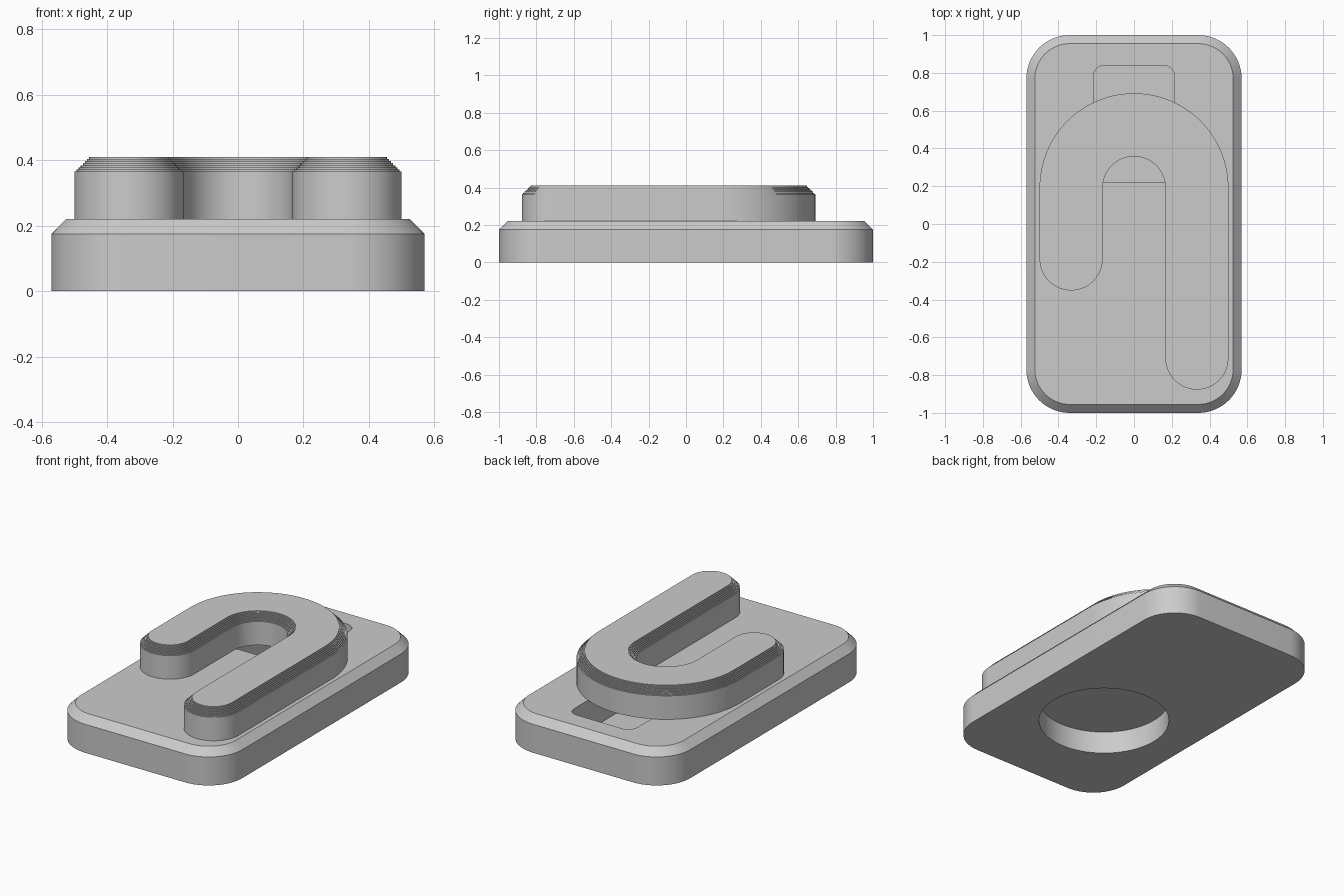
import bpy, bmesh, math

if "Cube" in bpy.data.objects:
    bpy.data.objects.remove(bpy.data.objects["Cube"])

grey = bpy.data.materials.new("plain_grey")
grey.diffuse_color = (0.6, 0.6, 0.6, 1)
grey.use_nodes = True
grey.node_tree.nodes["Principled BSDF"].inputs["Base Color"].default_value = grey.diffuse_color


def arc(cx, cy, r, a0, a1, n=24):
    return [(cx + r * math.cos(math.radians(a0 + (a1 - a0) * i / n)),
             cy + r * math.sin(math.radians(a0 + (a1 - a0) * i / n)))
            for i in range(n + 1)]


def rounded_rect(hx, hy, r, cy=0.0):
    pts = []
    for sx, sy, a in ((1, 1, 0), (-1, 1, 90), (-1, -1, 180), (1, -1, 270)):
        pts += arc(sx * (hx - r), cy + sy * (hy - r), r, a, a + 90, 16)
    return pts


def hook_outline(d):
    # curved hook with one long and one short leg, inset by d
    return (arc(0.333, -0.71, 0.167 - d, 180, 360)
            + arc(0, 0.192, 0.5 - d, 0, 180, 56)
            + arc(-0.333, -0.185, 0.167 - d, 180, 360)
            + arc(0, 0.192, 0.166 + d, 180, 0, 32))


def stack(name, layers):
    """Solid from a list of (outline, z) loops with equal point counts."""
    bm = bmesh.new()
    loops = [[bm.verts.new((x, y, z)) for x, y in pts] for pts, z in layers]
    for a, b in zip(loops, loops[1:]):
        for i in range(len(a)):
            j = (i + 1) % len(a)
            bm.faces.new((a[i], a[j], b[j], b[i]))
    bm.faces.new(loops[0][::-1])
    bm.faces.new(loops[-1])
    bmesh.ops.recalc_face_normals(bm, faces=bm.faces[:])
    me = bpy.data.meshes.new(name)
    bm.to_mesh(me)
    bm.free()
    me.materials.append(grey)
    ob = bpy.data.objects.new(name, me)
    bpy.context.collection.objects.link(ob)
    return ob


def select(ob):
    bpy.ops.object.select_all(action='DESELECT')
    ob.select_set(True)
    bpy.context.view_layer.objects.active = ob


def cut(ob, cutter):
    mod = ob.modifiers.new("cut", 'BOOLEAN')
    mod.operation, mod.solver, mod.object = 'DIFFERENCE', 'EXACT', cutter
    select(ob)
    bpy.ops.object.modifier_apply(modifier=mod.name)
    bpy.data.objects.remove(cutter)


# base plate with chamfered top rim
base = stack("base_plate", [(rounded_rect(0.57, 1.0, 0.23), 0),
                            (rounded_rect(0.57, 1.0, 0.23), 0.175),
                            (rounded_rect(0.525, 0.955, 0.185), 0.22)])

# slot in the top, running under the hook
slot = rounded_rect(0.215, 0.31, 0.06, 0.53)
cut(base, stack("slot_cutter", [(slot, 0.035), (slot, 0.4)]))

# round pocket in the underside
pocket = arc(0, -0.27, 0.375, 0, 360, 72)[:-1]
cut(base, stack("pocket_cutter", [(pocket, -0.1), (pocket, 0.14)]))

# hook with a finely stepped top rim
STEPS = 8
layers = [(hook_outline(0), 0.22)]
for i in range(STEPS):
    z = 0.365 + 0.045 * i / (STEPS - 1)
    d = 0.045 * i / (STEPS - 1)
    layers.append((hook_outline(d), z))
    if i < STEPS - 1:
        layers.append((hook_outline(d + 0.045 / (STEPS - 1)), z))
hook = stack("hook", layers)

for ob in (base, hook):
    select(ob)
    bpy.ops.object.shade_smooth_by_angle(angle=math.radians(30))
